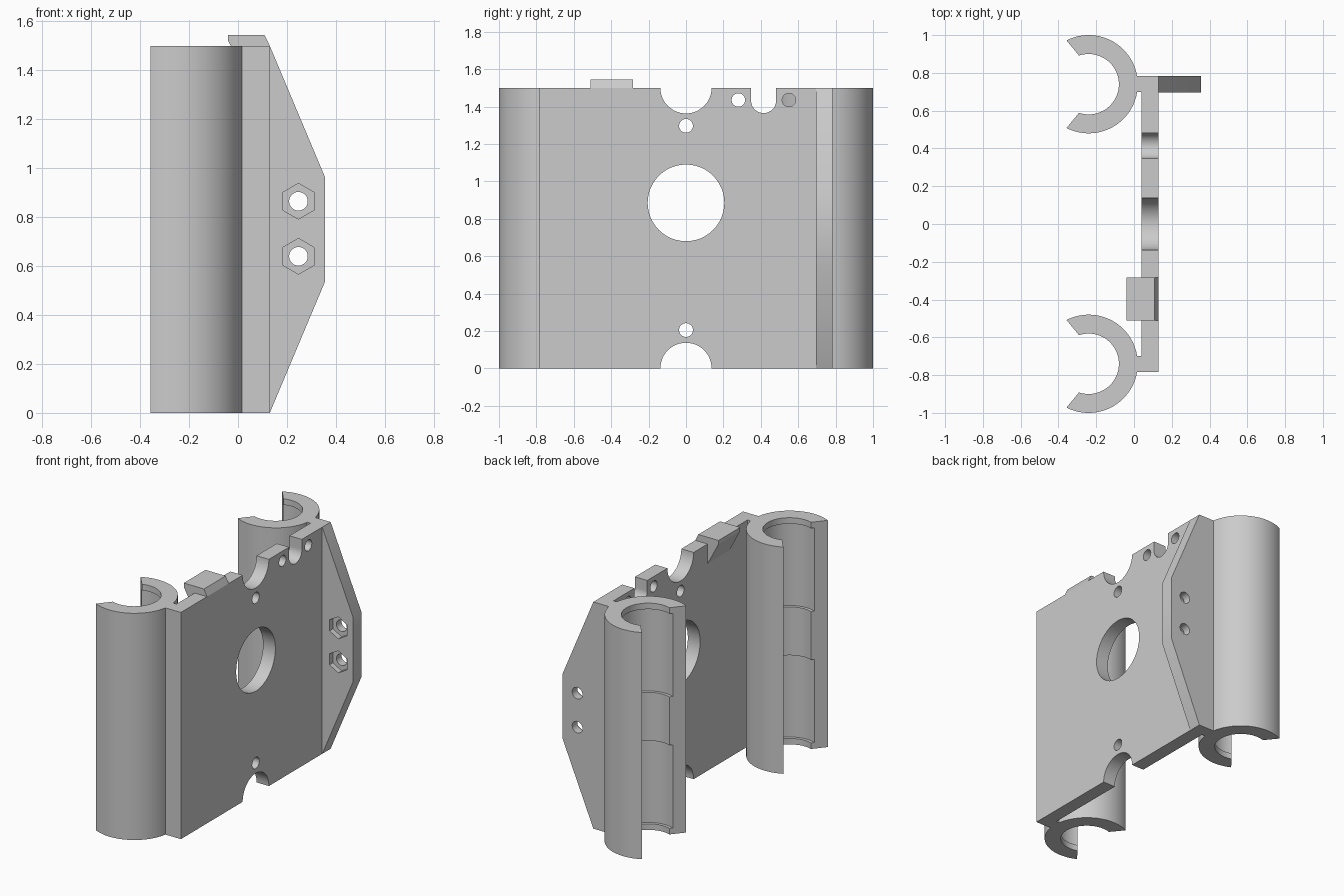
import bpy, bmesh
from math import cos, sin, tau, radians

if "Cube" in bpy.data.objects:
    bpy.data.objects.remove(bpy.data.objects["Cube"])

gray = bpy.data.materials.new("light gray plastic")
gray.use_nodes = True
color = (0.6, 0.6, 0.6, 1)
gray.diffuse_color = color
gray.node_tree.nodes["Principled BSDF"].inputs["Base Color"].default_value = color

H = 1.5          # height of plate and holders
ROD_X, ROD_Y = -0.24, 0.74


def prism(name, outline, axis, start, end):
    """Extrude a 2D outline along an axis: z takes (x, y), y takes (x, z), x takes (y, z)."""
    place = {"x": lambda p, d: (d, p[0], p[1]),
             "y": lambda p, d: (p[0], d, p[1]),
             "z": lambda p, d: (p[0], p[1], d)}[axis]
    bm = bmesh.new()
    face = bm.faces.new([bm.verts.new(place(p, start)) for p in outline])
    moved = bmesh.ops.extrude_face_region(bm, geom=[face])["geom"]
    shift = place((0, 0), end - start)
    bmesh.ops.translate(bm, vec=shift, verts=[v for v in moved if isinstance(v, bmesh.types.BMVert)])
    bmesh.ops.recalc_face_normals(bm, faces=bm.faces)
    mesh = bpy.data.meshes.new(name)
    bm.to_mesh(mesh)
    bm.free()
    mesh.materials.append(gray)
    obj = bpy.data.objects.new(name, mesh)
    bpy.context.collection.objects.link(obj)
    return obj


def ring(u, v, radius, sides=48):
    return [(u + radius * sin(tau * i / sides), v + radius * cos(tau * i / sides)) for i in range(sides)]


def activate(obj):
    bpy.ops.object.select_all(action="DESELECT")
    obj.select_set(True)
    bpy.context.view_layer.objects.active = obj


def cut(obj, cutters):
    activate(obj)
    for cutter in cutters:
        cutter.hide_render = True
        mod = obj.modifiers.new("cut", "BOOLEAN")
        mod.operation = "DIFFERENCE"
        mod.solver = "EXACT"
        mod.object = cutter
        bpy.ops.object.modifier_apply(modifier=mod.name)
        bpy.data.objects.remove(cutter)
    activate(obj)
    bpy.ops.object.shade_smooth_by_angle(angle=radians(30))


# Split tubular holders: narrow bore, two wider bearing pockets, flared mouth
for side, label in ((-1, "front"), (1, "back")):
    y = side * ROD_Y
    holder = prism(label + "_bearing_holder", ring(ROD_X, y, 0.26, 96), "z", 0, H)
    mouth = [(-0.05, 0.15), (-0.19, 0.32), (-0.4, 0.32),
             (-0.4, -0.32), (-0.19, -0.32), (-0.05, -0.15)]
    cut(holder, [
        prism("bore", ring(ROD_X, y, 0.16, 64), "z", -0.1, H + 0.1),
        prism("lower_pocket", ring(ROD_X, y, 0.18, 64), "z", 0.04, 0.59),
        prism("upper_pocket", ring(ROD_X, y, 0.18, 64), "z", 0.91, H - 0.04),
        prism("mouth", [(ROD_X + a, y + b) for a, b in mouth], "z", -0.2, H + 0.2)])

# Main plate with a short neck to each holder
half = [(0.04, 0.70), (0.0, 0.70), (0.0, 0.783), (0.13, 0.783)]
plate = prism("main_plate", half + [(x, -y) for x, y in reversed(half)], "z", 0, H)
holes = [(0, 0.885, 0.205), (0, H, 0.137), (0, 0, 0.137),
         (0, 1.297, 0.037), (0, 0.205, 0.037),
         (0.28, 1.435, 0.036), (0.55, 1.435, 0.036)]
cutters = [prism("hole", ring(y, z, r), "x", -0.05, 0.2) for y, z, r in holes]
# Round-bottomed slot in the top edge
slot = [(0.415 - 0.067 * cos(tau * i / 48), 1.432 - 0.067 * sin(tau * i / 48)) for i in range(25)]
cutters.append(prism("slot", slot + [(0.482, 1.6), (0.348, 1.6)], "x", -0.05, 0.2))
cut(plate, cutters)

# Tapered side flange with two bolt holes and hexagonal nut recesses
flange = prism("side_flange", [(0.13, 0), (0.355, 0.535), (0.355, 0.965), (0.13, H)],
               "y", 0.695, 0.783)
cutters = []
for z in (0.64, 0.865):
    cutters.append(prism("bolt_hole", ring(0.247, z, 0.038, 32), "y", 0.6, 0.9))
    cutters.append(prism("nut_recess", ring(0.247, z, 0.073, 6), "y", 0.6, 0.73))
cut(flange, cutters)

# Overhanging clip block on the top edge, with a sloping underside
prism("top_clip", [(-0.04, 1.545), (0.108, 1.545), (0.13, H), (0.06, H - 0.15),
                   (0.04, 1.37), (-0.04, 1.52)], "y", -0.51, -0.283)
